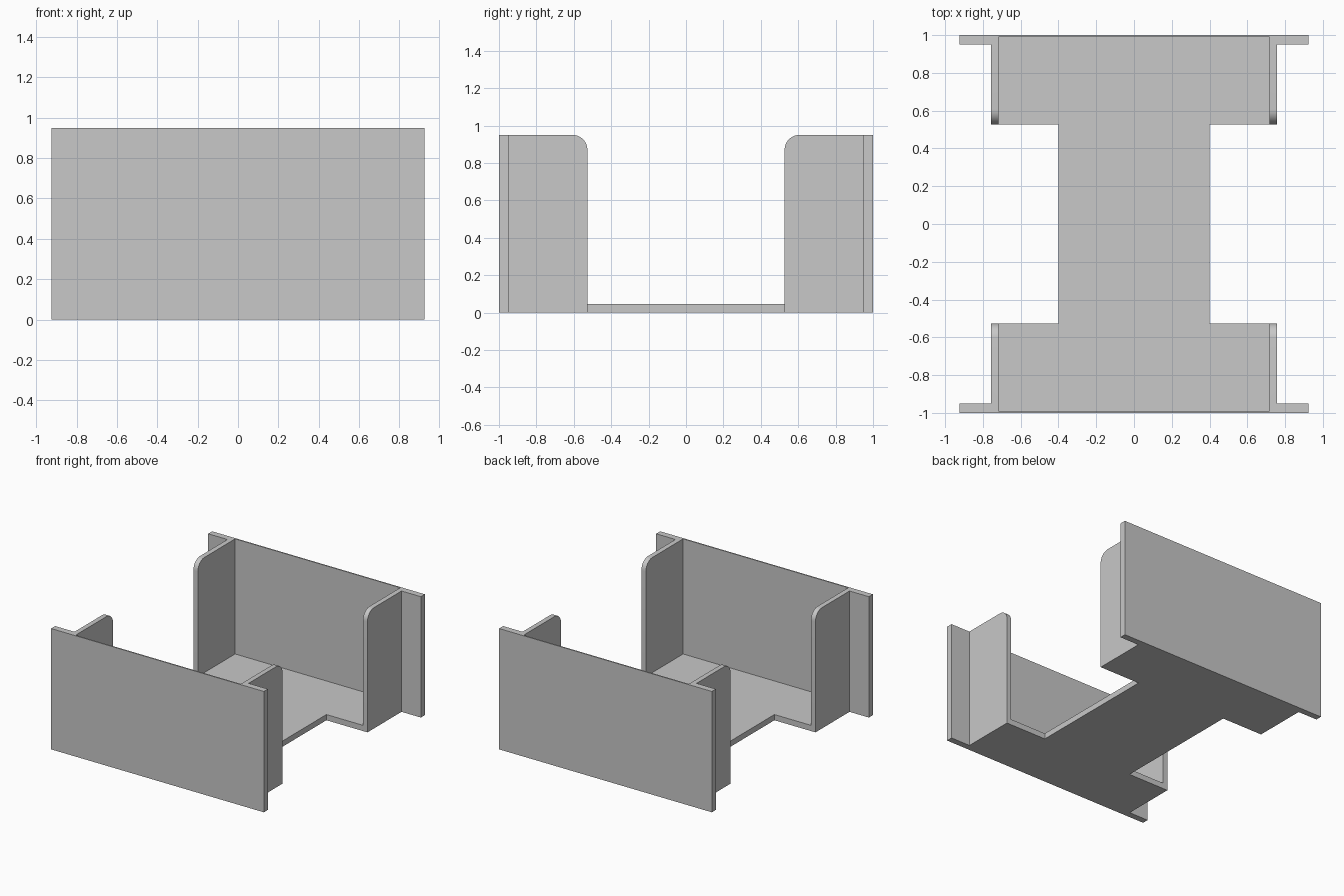
import bpy
import bmesh

cube = bpy.data.objects.get("Cube")
if cube:
    bpy.data.objects.remove(cube, do_unlink=True)

# Main dimensions
HEIGHT, FLOOR = 0.95, 0.045
FLANGE_X, WALL_OUT, WALL_IN = 0.925, 0.757, 0.718
END_Y, PANEL_Y, FLANGE_Y, MOUTH_Y = 1.0, 0.99, 0.95, 0.527
NECK_X, ROUND = 0.4, 0.08

grey = bpy.data.materials.new("plain_grey")
grey.use_nodes = True
colour = (0.58, 0.58, 0.58, 1)
grey.diffuse_color = colour
grey.node_tree.nodes["Principled BSDF"].inputs["Base Color"].default_value = colour


def mirrored(half):
    """Close a right-hand outline with its mirror image across x = 0."""
    return half + [(-x, y) for x, y in reversed(half)]


def prism(name, outline, height, round_y=None):
    """Extrude a plan outline upward, rounding the top edges lying at round_y."""
    bm = bmesh.new()
    base = bm.faces.new([bm.verts.new((x, y, 0)) for x, y in outline])
    top = bmesh.ops.extrude_face_region(bm, geom=[base], use_keep_orig=True)
    verts = [g for g in top["geom"] if isinstance(g, bmesh.types.BMVert)]
    bmesh.ops.translate(bm, verts=verts, vec=(0, 0, height))
    bmesh.ops.recalc_face_normals(bm, faces=bm.faces)
    if round_y is not None:
        edges = [e for e in bm.edges if all(
            abs(v.co.y - round_y) < 1e-4 and v.co.z > height / 2 for v in e.verts)]
        bmesh.ops.bevel(bm, geom=edges, offset=ROUND, segments=8,
                        profile=0.5, affect='EDGES')
        bmesh.ops.recalc_face_normals(bm, faces=bm.faces)
    mesh = bpy.data.meshes.new(name)
    bm.to_mesh(mesh)
    bm.free()
    mesh.materials.append(grey)
    obj = bpy.data.objects.new(name, mesh)
    bpy.context.collection.objects.link(obj)
    bpy.ops.object.select_all(action='DESELECT')
    obj.select_set(True)
    bpy.context.view_layer.objects.active = obj
    bpy.ops.object.shade_smooth_by_angle()
    return obj


# Floor plate: wide at both ends, narrow across the middle
floor_half = [(WALL_IN, -PANEL_Y), (WALL_IN, -MOUTH_Y), (NECK_X, -MOUTH_Y),
              (NECK_X, MOUTH_Y), (WALL_IN, MOUTH_Y), (WALL_IN, PANEL_Y)]
prism("floor_plate", mirrored(floor_half), FLOOR)

# End brackets: thin panel, side flanges and two walls with rounded top corners
bracket_half = [(FLANGE_X, END_Y), (FLANGE_X, FLANGE_Y), (WALL_OUT, FLANGE_Y),
                (WALL_OUT, MOUTH_Y), (WALL_IN, MOUTH_Y), (WALL_IN, PANEL_Y)]
for name, side in (("front_bracket", -1), ("back_bracket", 1)):
    outline = mirrored([(x, y * side) for x, y in bracket_half])
    prism(name, outline, HEIGHT, MOUTH_Y * side)
